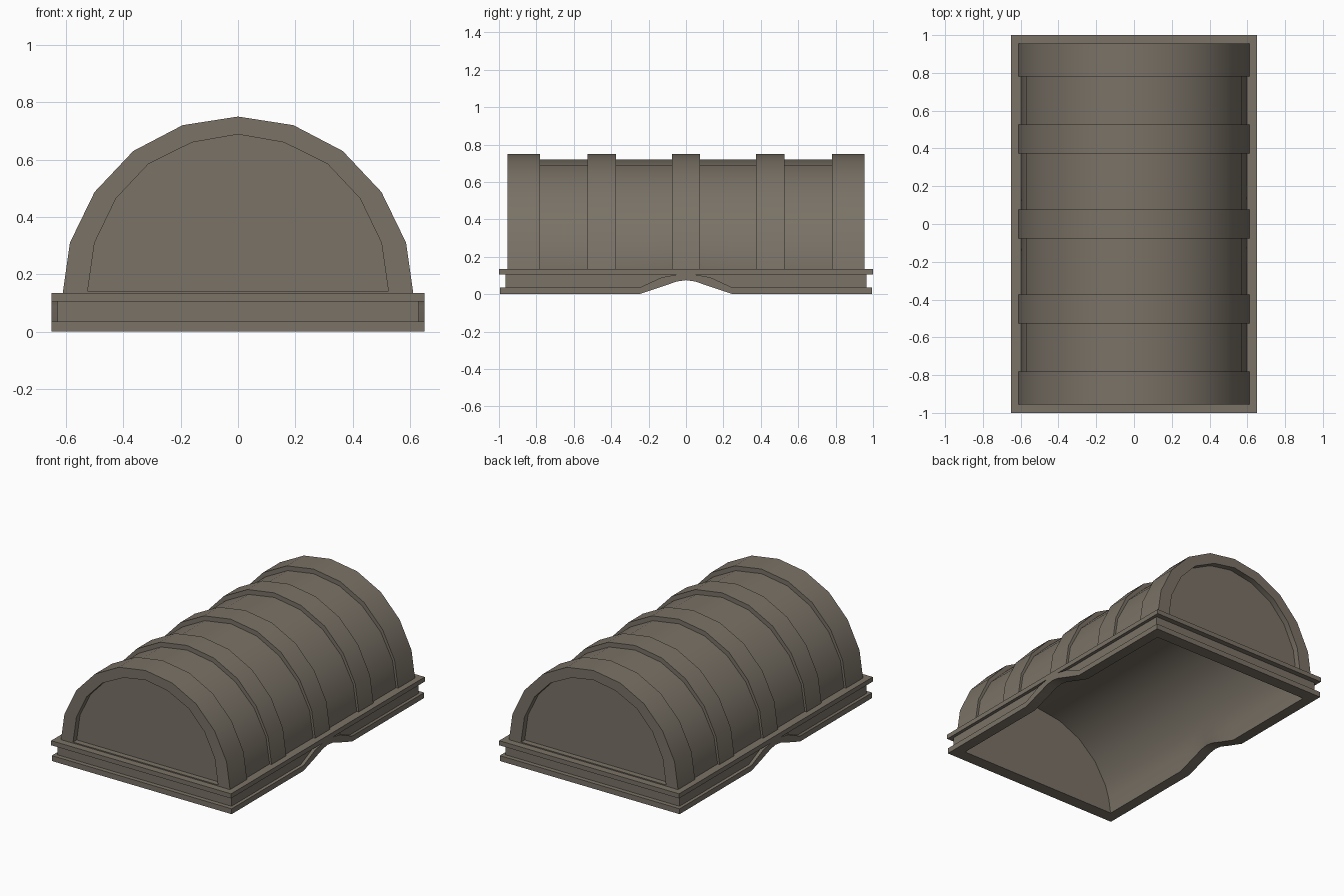
import bpy, bmesh

if "Cube" in bpy.data.objects:
    bpy.data.objects.remove(bpy.data.objects["Cube"])

RIB = [(0.611, 0.135), (0.586, 0.31), (0.50, 0.487), (0.365, 0.63), (0.193, 0.72), (0, 0.75)]
SKIN = [(0.597, 0.135), (0.571, 0.305), (0.485, 0.47), (0.35, 0.605), (0.187, 0.69), (0, 0.72)]
LINER = [(0.565, 0.10), (0.54, 0.18), (0.455, 0.32), (0.33, 0.43), (0.175, 0.50), (0, 0.525)]
OPENING = [(0.525, 0.135), (0.50, 0.31), (0.425, 0.465), (0.312, 0.585), (0.16, 0.66), (0, 0.688)]

# Notch in the long sides: (y, underside height, lower flange top)
NOTCH = [(-0.25, 0, 0.035), (-0.13, 0.04, 0.09), (-0.05, 0.068, 0.105), (0, 0.075, 0.105)]
NOTCH += [(-y, b, f) for y, b, f in reversed(NOTCH[:-1])]
RIM_X, END_Y = 0.58, 0.915

brown = bpy.data.materials.new("weathered_brown")
brown.diffuse_color = (0.194, 0.168, 0.134, 1)
brown.use_nodes = True
brown.node_tree.nodes["Principled BSDF"].inputs["Base Color"].default_value = brown.diffuse_color


def finish(bm, name):
    bmesh.ops.remove_doubles(bm, verts=bm.verts, dist=1e-5)
    bmesh.ops.recalc_face_normals(bm, faces=bm.faces)
    me = bpy.data.meshes.new(name)
    bm.to_mesh(me)
    bm.free()
    me.materials.append(brown)
    ob = bpy.data.objects.new(name, me)
    bpy.context.collection.objects.link(ob)
    bpy.ops.object.select_all(action='DESELECT')
    ob.select_set(True)
    bpy.context.view_layer.objects.active = ob
    bpy.ops.object.shade_smooth_by_angle(angle=0.6)
    return ob


def full(half):
    """Mirror a half profile into a complete arch."""
    return half + [(-x, z) for x, z in reversed(half[:-1])]


def loft(name, sections):
    """Closed solid through (y, outline) sections."""
    bm = bmesh.new()
    rows = [[bm.verts.new((x, y, z)) for x, z in pts] for y, pts in sections]
    for a, b in zip(rows, rows[1:]):
        for i in range(len(a)):
            j = (i + 1) % len(a)
            bm.faces.new((a[i], a[j], b[j], b[i]))
    bm.faces.new(rows[0])
    bm.faces.new(rows[-1])
    return finish(bm, name)


def hoop(name, outer, inner, y0, y1):
    """Arched band between two profiles."""
    outline = full(outer) + full(inner)[::-1]
    return loft(name, [(y0, outline), (y1, outline)])


def slab(name, outline, y0, y1):
    return loft(name, [(y0, outline), (y1, outline)])


def base_frame():
    """Grooved rim swept around the rectangle, arched up midway on each long side."""
    side = [(-1, 0, 0.035)] + NOTCH + [(1, 0, 0.035)]
    path = [(1, y, b, f) for y, b, f in side] + [(-1, -y, b, f) for y, b, f in side]
    ix, iy = 0.65 - RIM_X, 1 - END_Y
    bm = bmesh.new()
    rings = []
    for sx, y, b, f in path:
        ring = []
        for ox, oy, z in ((ix, iy, b), (0, 0.006, b), (0, 0.006, f), (0.021, 0.035, f),
                          (0.021, 0.035, 0.105), (0, 0, 0.105), (0, 0, 0.135), (ix, iy, 0.135)):
            yy = y - oy * y if abs(y) == 1 else y
            ring.append(bm.verts.new((sx * (0.65 - ox), yy, z)))
        rings.append((ring, f))
    for i, (a, fa) in enumerate(rings):
        b, fb = rings[(i + 1) % len(rings)]
        closed = fa >= 0.105 and fb >= 0.105
        for k in range(7):                      # inner wall belongs to the vault
            if closed and k in (2, 3, 4):
                continue
            bm.faces.new((a[k], a[k + 1], b[k + 1], b[k]))
    bmesh.ops.dissolve_degenerate(bm, dist=1e-5, edges=bm.edges)
    return finish(bm, "base_frame")


base_frame()

# Barrel vault: outer skin and a lower hollow inside running down to the rim
stations = [(-END_Y, 0)] + [(y, b) for y, b, _ in NOTCH] + [(END_Y, 0)]
loft("vault_shell", [(y, full(SKIN) + full([(RIM_X, b)] + LINER)[::-1]) for y, b in stations])

# Raised ribs across the vault
for n, y in enumerate((-0.45, 0, 0.45)):
    hoop(f"rib_{n + 1}", RIB, SKIN, y - 0.076, y + 0.076)

# End ribs, recessed end panels and sills
for s, tag in ((-1, "front"), (1, "back")):
    hoop(f"{tag}_end_rib", RIB, SKIN, s * 0.78, s * END_Y)
    hoop(f"{tag}_end_lip", RIB, OPENING, s * END_Y, s * 0.955)
    slab(f"{tag}_end_panel", full([(RIM_X, 0.001)] + SKIN), s * (END_Y - 0.001), s * (END_Y + 0.002))
    slab(f"{tag}_sill", [(-0.525, 0.133), (0.525, 0.133), (0.525, 0.142), (-0.525, 0.142)],
         s * (END_Y + 0.001), s * 0.954)
